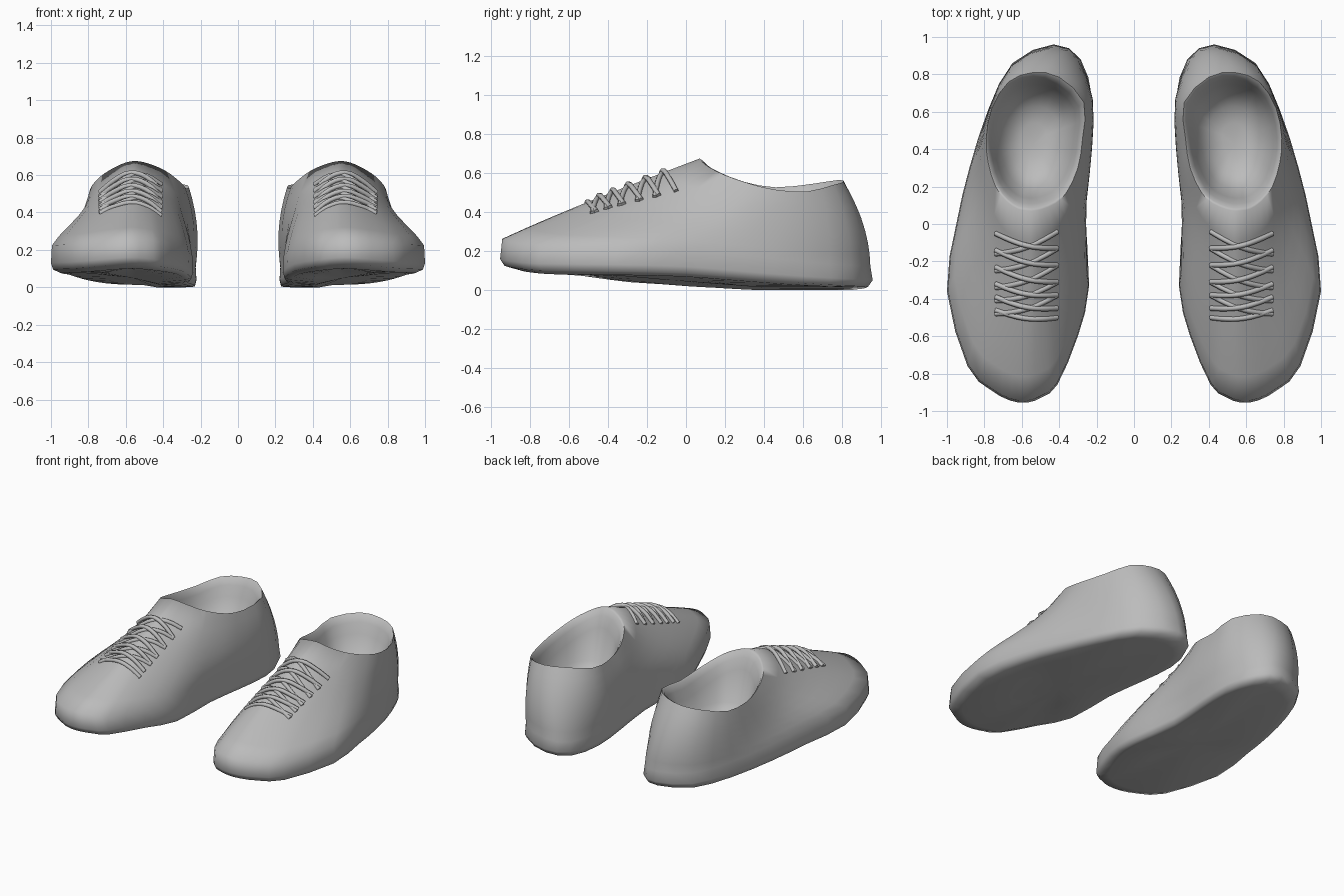
import bpy, bmesh, math
from mathutils import Vector
from mathutils.bvhtree import BVHTree

if "Cube" in bpy.data.objects:
    bpy.data.objects.remove(bpy.data.objects["Cube"])

grey = bpy.data.materials.new("plain grey")
grey.use_nodes = True
grey.diffuse_color = (0.5, 0.5, 0.5, 1)
grey.node_tree.nodes["Principled BSDF"].inputs["Base Color"].default_value = (0.5, 0.5, 0.5, 1)

# Sole edge, from the heel along the inner side to the toe and back outside
SOLE = [(.43, .96, .015), (.285, .88, 0), (.222, .66, .005), (.235, .38, .015),
        (.262, .08, .025), (.24, -.33, .05), (.3, -.6, .09), (.41, -.86, .11),
        (.49, -.925, .12), (.57, -.955, .125), (.66, -.945, .12),
        (.77, -.885, .11), (.89, -.76, .1), (1, -.36, .095),
        (.95, 0, .085), (.88, .3, .06), (.78, .61, .035), (.65, .86, .02)]
# Collar edge around the foot opening, in the same order
COLLAR = [(.54, .81, .555), (.4, .785, .565), (.268, .65, .545), (.275, .46, .527),
          (.3, .3, .555), (.36, .17, .605), (.42, .11, .64), (.49, .08, .665),
          (.52, .073, .672), (.55, .07, .675), (.58, .073, .672),
          (.62, .08, .66), (.68, .12, .63), (.74, .2, .59),
          (.78, .33, .545), (.79, .46, .515), (.76, .62, .505), (.67, .76, .54)]


def smooth_loop(points):
    """Insert a Catmull-Rom midpoint between neighbours of a closed loop."""
    pts = [Vector(p) for p in points]
    n, out = len(pts), []
    for i in range(n):
        a, b, c, d = (pts[(i + k) % n] for k in (-1, 0, 1, 2))
        out += [b, (9 * (b + c) - a - d) / 16]
    return out


def shrink(loop, centre, scale, height):
    """Scale a loop toward a centre and set each height by a rule."""
    ring = []
    for p in loop:
        q = centre + (p - centre) * scale
        ring.append(Vector((q.x, q.y, height(p))))
    return ring


def shoe_rings():
    sole, collar = smooth_loop(SOLE), smooth_loop(COLLAR)
    middle, opening = Vector((.56, -.05, 0)), Vector((.54, .45, 0))
    # underside and rounded sole edge
    rings = [shrink(sole, middle, .45, lambda p: p.z * .75),
             shrink(sole, middle, .88, lambda p: p.z * .8),
             shrink(sole, middle, .975, lambda p: p.z),
             shrink(sole, middle, 1, lambda p: p.z + .035)]
    # upper, fuller at heel, toe and inner side, crowned beside the laces
    wall = shrink(sole, middle, .988, lambda p: p.z * 1.3 + .1)
    steps = 7
    for s in range(steps + 1):
        t = s / steps
        ring = []
        for u, c in zip(wall, collar):
            p = u.lerp(c, t)
            away = Vector((p.x - .54, p.y - .3, 0)).normalized()
            bulge = .13 * (1 - 1.3 * max(0, away.x))
            crown = .7 * abs(away.x) * max(0, -away.y)
            p += away * bulge * t * (1 - t)
            p.z -= crown * t * t * (1 - t)
            ring.append(p)
        rings.append(ring)
    # rolled rim and inner bowl
    for scale, drop in ((.96, .01), (.9, .05), (.82, .12)):
        rings.append(shrink(collar, opening, scale, lambda p: p.z - drop))
    for scale, z in ((.69, .33), (.5, .27), (.25, .24)):
        rings.append(shrink(collar, opening, scale, lambda p: z))
    return rings


def make_shoe(name, side):
    bm = bmesh.new()
    rings = [[bm.verts.new((p.x * side, p.y, p.z)) for p in r] for r in shoe_rings()]
    n = len(rings[0])
    for low, high in zip(rings, rings[1:]):
        for i in range(n):
            j = (i + 1) % n
            bm.faces.new((low[i], low[j], high[j], high[i]))
    for ring in (rings[0], rings[-1]):
        total = sum((v.co for v in ring), Vector())
        hub = bm.verts.new(total / n)
        for i in range(n):
            bm.faces.new((ring[i], ring[(i + 1) % n], hub))
    bmesh.ops.recalc_face_normals(bm, faces=bm.faces)
    tree = BVHTree.FromBMesh(bm)
    mesh = bpy.data.meshes.new(name)
    bm.to_mesh(mesh)
    bm.free()
    mesh.materials.append(grey)
    obj = bpy.data.objects.new(name, mesh)
    bpy.context.collection.objects.link(obj)
    bpy.ops.object.select_all(action="DESELECT")
    obj.select_set(True)
    bpy.context.view_layer.objects.active = obj
    bpy.ops.object.shade_smooth_by_angle(angle=math.radians(80))
    return tree


def make_laces(name, side, tree):
    curve = bpy.data.curves.new(name, "CURVE")
    curve.dimensions = "3D"
    curve.bevel_depth = .014
    curve.bevel_resolution = 1
    curve.use_fill_caps = True
    curve.resolution_u = 3
    curve.materials.append(grey)
    # crossing runs between lace rows, then the bar nearest the toe
    rows = [-.04, -.13, -.22, -.31, -.38, -.45]
    runs = [(-.5, -.46, .004)]
    for a, b in zip(rows, rows[1:]):
        runs += [(a, b - .03, .002), (b, a - .01, .014)]
    for inner_y, outer_y, lift in runs:
        spline = curve.splines.new("BEZIER")
        count = 5
        spline.bezier_points.add(count - 1)
        for k, point in enumerate(spline.bezier_points):
            t = k / (count - 1)
            arch = math.sin(math.pi * t)
            x = (.41 + .33 * t) * side
            y = inner_y + (outer_y - inner_y) * t - .025 * arch
            hit = tree.ray_cast(Vector((x, y, 2)), Vector((0, 0, -1)))[0]
            point.co = (x, y, hit.z + lift * (.3 + .7 * arch))
            point.handle_left_type = point.handle_right_type = "AUTO"
    obj = bpy.data.objects.new(name, curve)
    bpy.context.collection.objects.link(obj)


for label, side in (("left", 1), ("right", -1)):
    surface = make_shoe(label + "_shoe", side)
    make_laces(label + "_laces", side, surface)
